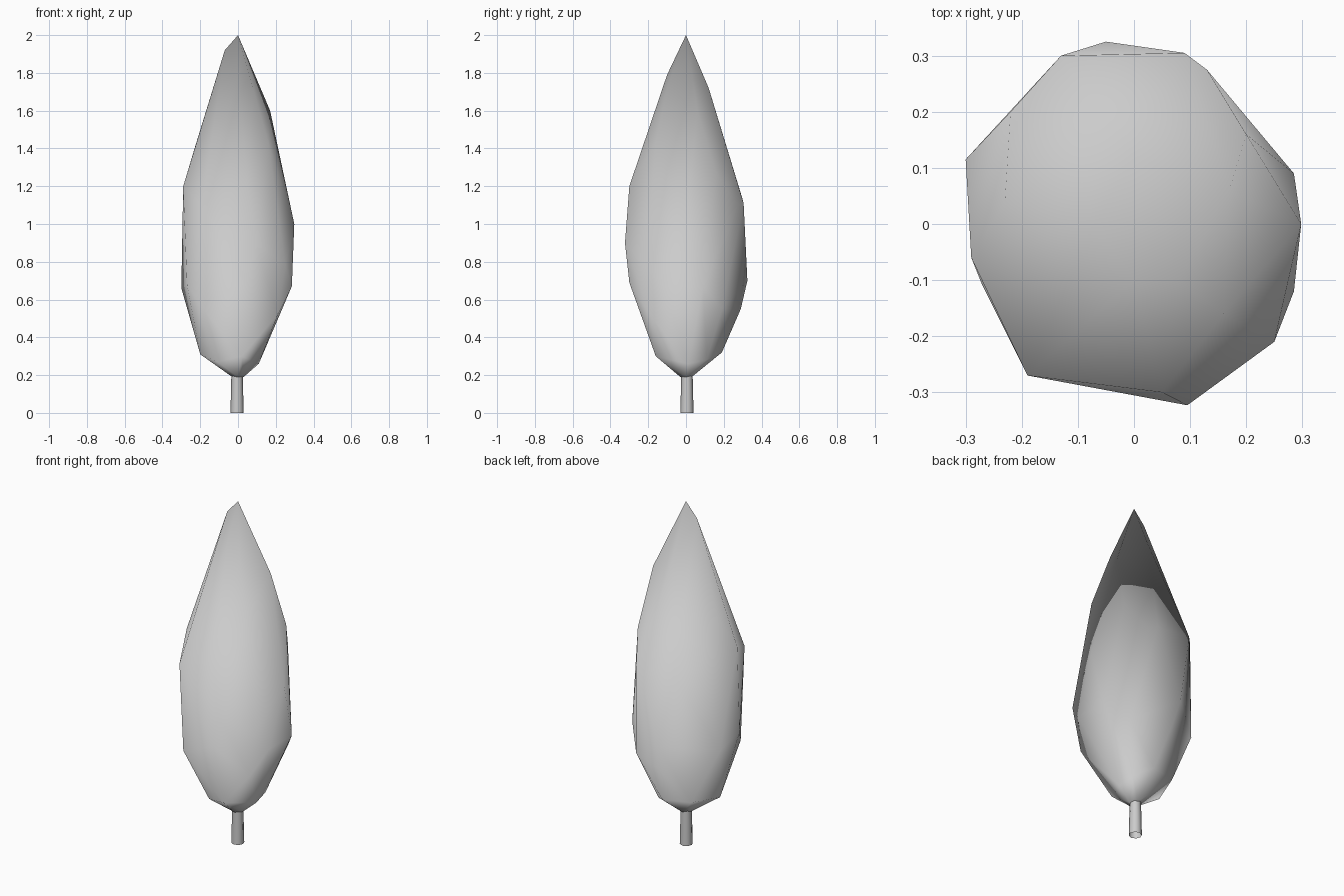
import bpy, bmesh
from mathutils import Vector

cube = bpy.data.objects.get("Cube")
if cube:
    bpy.data.objects.remove(cube, do_unlink=True)


def make_material(name, colour):
    mat = bpy.data.materials.new(name)
    mat.use_nodes = True
    mat.diffuse_color = colour
    mat.node_tree.nodes["Principled BSDF"].inputs["Base Color"].default_value = colour
    return mat


def make_object(name, bm, material):
    bmesh.ops.recalc_face_normals(bm, faces=bm.faces)
    mesh = bpy.data.meshes.new(name)
    bm.to_mesh(mesh)
    bm.free()
    mesh.materials.append(material)
    mesh.shade_smooth()
    obj = bpy.data.objects.new(name, mesh)
    bpy.context.scene.collection.objects.link(obj)
    return obj


grey = make_material("plain grey", (0.6, 0.6, 0.6, 1))

# Foliage: irregular corners, grouped by height, wrapped in a convex skin
corners = {
    "base": [(.03, 0, .19), (-.03, 0, .19), (0, .03, .19), (0, -.03, .19)],
    "underside": [(-.2, -.03, .31), (.11, .01, .26), (.02, -.16, .3),
                  (.02, .19, .32), (-.11, -.11, .27), (.1, .11, .28),
                  (-.14, .15, .33)],
    "lower belly": [(.21, -.19, .52), (-.2, -.22, .57), (.19, .19, .55),
                    (-.02, .29, .55)],
    "belly": [(-.3, .115, .66), (-.05, .325, .7), (.285, .09, .67),
              (.285, -.12, .67), (.25, -.21, .78), (-.27, -.11, .68),
              (.05, -.3, .69), (.095, -.323, .9)],
    "shoulder": [(.298, 0, 1), (.09, .305, 1.11), (-.13, .3, 1.13),
                 (-.19, -.27, 1.1), (-.29, -.06, 1.2), (.05, -.3, 1.2),
                 (.13, .275, 1.1), (-.22, .2, 1.17)],
    "crown": [(-.23, .04, 1.4), (.2, .16, 1.27), (.16, -.16, 1.43),
              (.17, .06, 1.6), (0, .12, 1.72), (.08, -.1, 1.72),
              (-.07, 0, 1.92), (0, -.1, 1.79), (0, 0, 2)],
}
bm = bmesh.new()
for group in corners.values():
    for corner in group:
        bm.verts.new(corner)
bmesh.ops.convex_hull(bm, input=bm.verts[:])
unused = [v for v in bm.verts if not v.link_faces]
bmesh.ops.delete(bm, geom=unused, context="VERTS")
foliage = make_object("foliage", bm, grey)

# Soft foliage shading: normals spread outward and tip upward with height
soft_normals = []
for vert in foliage.data.vertices:
    x, y, z = vert.co
    soft_normals.append(Vector((x, y, (z - .3) / 3)).normalized())
foliage.data.normals_split_custom_set_from_vertices(soft_normals)

# Trunk: short tapered open tube that reaches just into the foliage
bm = bmesh.new()
bmesh.ops.create_cone(bm, cap_ends=False, segments=8, radius1=.035,
                      radius2=.03, depth=.21)
bmesh.ops.translate(bm, verts=bm.verts, vec=Vector((-.005, .005, .105)))
make_object("trunk", bm, grey)
